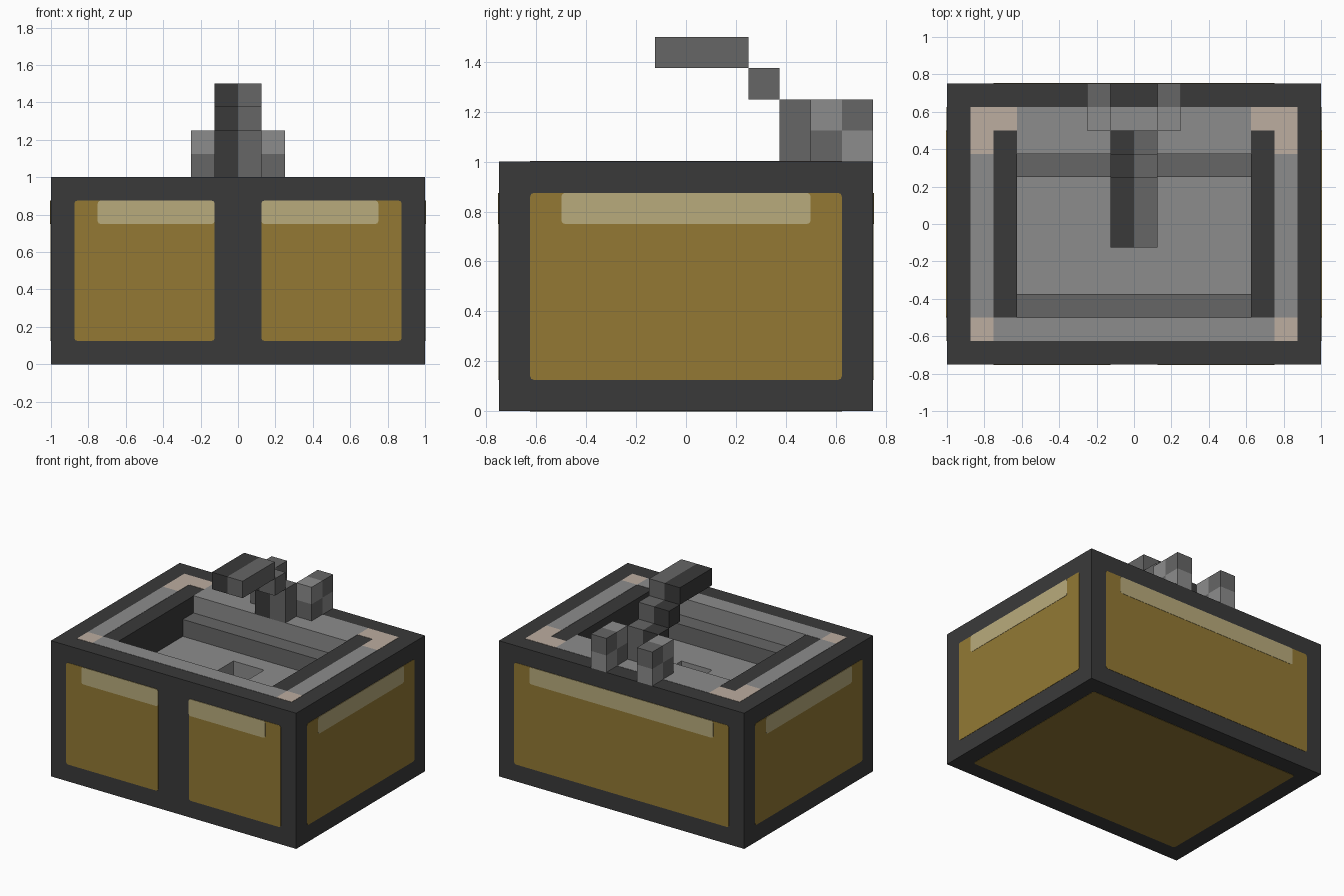
import bpy, bmesh
from mathutils import Vector

if "Cube" in bpy.data.objects:
    bpy.data.objects.remove(bpy.data.objects["Cube"], do_unlink=True)


def make_material(name, rgb):
    lin = [((c / 255 + 0.055) / 1.055) ** 2.4 for c in rgb]
    m = bpy.data.materials.new(name)
    m.use_nodes = True
    m.diffuse_color = (*lin, 1)
    bsdf = next(n for n in m.node_tree.nodes if n.type == 'BSDF_PRINCIPLED')
    bsdf.inputs["Base Color"].default_value = (*lin, 1)
    bsdf.inputs["Roughness"].default_value = 0.9
    return m


DARK = make_material("dark_grey", (58, 58, 58))
MID = make_material("mid_grey", (102, 102, 102))
LIGHT = make_material("light_grey", (140, 140, 140))
WOOD = make_material("ochre_wood", (147, 121, 52))
SHINE = make_material("pale_wood", (185, 171, 124))
PINK = make_material("pale_pink", (188, 173, 160))


def box(name, lo, hi, mat, round_axis=None):
    """Box between two corners; edges along round_axis are slightly bevelled."""
    lo, hi = Vector(lo), Vector(hi)
    bm = bmesh.new()
    bmesh.ops.create_cube(bm, size=1)
    for v in bm.verts:
        v.co = [(lo[i] + hi[i]) / 2 + v.co[i] * (hi[i] - lo[i]) for i in range(3)]
    if round_axis is not None:
        edges = [e for e in bm.edges
                 if abs((e.verts[0].co - e.verts[1].co).normalized()[round_axis]) > 0.9]
        bmesh.ops.bevel(bm, geom=edges, offset=0.015, segments=2, profile=0.5,
                        affect='EDGES')
    me = bpy.data.meshes.new(name)
    bm.to_mesh(me)
    bm.free()
    me.materials.append(mat)
    ob = bpy.data.objects.new(name, me)
    bpy.context.collection.objects.link(ob)
    return ob


# Cabinet body with a stepped basin and a drain cut into it
body = box("cabinet_body", (-1, -.75, 0), (1, .75, 1), DARK)
body.data.materials.append(MID)
body.data.materials.append(LIGHT)
cuts = [((-.625, -.5, .875), (.625, .375, 1.2)),
        ((-.625, -.375, .75), (.625, .25, 1.2)),
        ((-.125, -.125, .625), (.125, .125, 1.2))]
bpy.context.view_layer.objects.active = body
for lo, hi in cuts:
    cutter = box("basin_cutter", lo, hi, DARK)
    cutter.hide_render = True
    mod = body.modifiers.new("cut", 'BOOLEAN')
    mod.operation = 'DIFFERENCE'
    mod.solver = 'EXACT'
    mod.object = cutter
    bpy.ops.object.modifier_apply(modifier=mod.name)
    bpy.data.objects.remove(cutter, do_unlink=True)

# Basin colours: dark ends, light upper walls and floor, mid ledges and lower walls
for p in body.data.polygons:
    c, n = p.center, p.normal
    p.material_index = 0
    outer = abs(c.x) > .99 or abs(c.y) > .74 or c.z < .01 or c.z > .99
    if outer:
        continue
    if abs(n.x) > .9:
        p.material_index = 0 if abs(c.x) > .5 else 2
    elif abs(n.z) > .9:
        p.material_index = 1 if c.z > .8 else 2
    else:
        p.material_index = 1 if .75 < c.z < .875 else 2

# Inset panels with a pale band along the top
P, S = .002, .004   # panel and band thickness
for side, s in (("left", 1), ("right", -1)):
    xs = lambda a, b: (min(a * s, b * s), max(a * s, b * s))
    x0, x1 = xs(.125, .875)
    box(f"front_panel_{side}", (x0, -.75 - P, .125), (x1, -.74, .875), WOOD, 1)
    x0, x1 = xs(.125, .75)
    box(f"front_band_{side}", (x0, -.75 - S, .75), (x1, -.745, .875), SHINE, 1)
    x0, x1 = xs(.992, 1 + P)
    box(f"side_panel_{side}", (x0, -.625, .125), (x1, .625, .875), WOOD, 0)
    x0, x1 = xs(.995, 1 + S)
    box(f"side_band_{side}", (x0, -.5, .75), (x1, .5, .875), SHINE, 0)

    # Counter top pieces on each side of the basin
    z0, z1 = .995, 1 + P
    x0, x1 = xs(.75, .875)
    box(f"counter_side_{side}", (x0, -.5, z0), (x1, .375, z1), LIGHT)
    box(f"front_corner_{side}", (x0, -.625, z0), (x1, -.5, z1), PINK)
    box(f"back_corner_{side}", (x0, .375, z0), (x1, .625, z1), PINK)
    x0, x1 = xs(.625, .75)
    box(f"back_corner_inner_{side}", (x0, .5, z0), (x1, .625, z1), PINK)

    # Tap handles made of four checkered blocks
    x0, x1 = xs(.125, .25)
    for j, row in enumerate(("front", "back")):
        for k, level in enumerate(("lower", "upper")):
            y, z = .5 + .125 * j, 1 + .125 * k
            box(f"handle_{row}_{level}_{side}", (x0, y, z), (x1, y + .125, z + .125),
                MID if j == k else LIGHT)

    # Tap: each half has its own shade
    x0, x1 = xs(0, .125)
    shade = MID if s > 0 else DARK
    box(f"tap_stem_{side}", (x0, .375, 1), (x1, .5, 1.25), shade)
    box(f"tap_neck_{side}", (x0, .25, 1.25), (x1, .375, 1.375), shade)
    box(f"tap_spout_{side}", (x0, -.125, 1.375), (x1, .25, 1.5), shade)

box("back_panel", (-.875, .74, .125), (.875, .75 + P, .875), WOOD, 1)
box("back_band", (-.75, .745, .75), (.75, .75 + S, .875), SHINE, 1)
box("bottom_panel", (-.875, -.625, -P), (.875, .625, .006), WOOD, 2)
box("counter_front", (-.75, -.625, .995), (.75, -.5, 1 + P), LIGHT)
box("counter_back", (-.625, .375, .995), (.625, .625, 1 + P), LIGHT)
